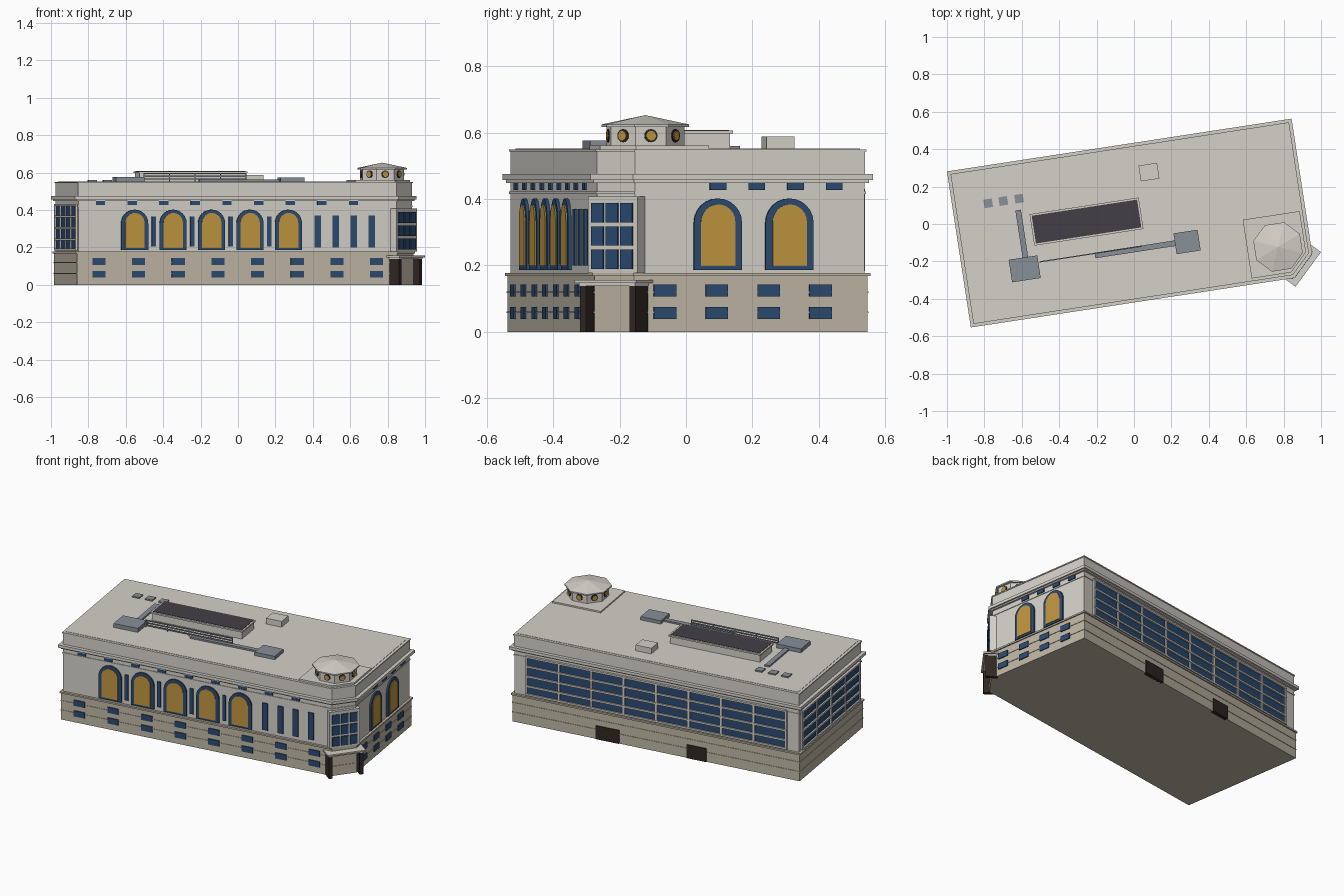
import bpy, bmesh, math
from mathutils import Matrix, Vector

if "Cube" in bpy.data.objects:
    bpy.data.objects.remove(bpy.data.objects["Cube"])

WORLD = Matrix.Translation((-0.015, 0.005, 0)) @ Matrix.Rotation(math.radians(8.7), 4, 'Z')


def material(name, r, g, b):
    m = bpy.data.materials.new(name)
    m.diffuse_color = [(c / 255) ** 2.2 for c in (r, g, b)] + [1]
    m.use_nodes = True
    m.node_tree.nodes["Principled BSDF"].inputs["Base Color"].default_value = m.diffuse_color
    return m


STONE = material("pale_stone", 212, 208, 200)
BASE = material("base_stone", 190, 181, 163)
GLASS = material("blue_glass", 46, 76, 112)
GOLD = material("gold_glass", 190, 148, 66)
DARK = material("dark_bronze", 52, 44, 40)
SLATE = material("slate_metal", 134, 142, 150)
TAR = material("dark_roof", 68, 65, 72)


def build(name, pieces, mat):
    """Each piece is (outline, low, high, matrix), extruded along its own z."""
    bm = bmesh.new()
    for pts, lo, hi, mtx in pieces:
        a = [bm.verts.new(mtx @ Vector((x, y, lo))) for x, y in pts]
        b = [bm.verts.new(mtx @ Vector((x, y, hi))) for x, y in pts]
        bm.faces.new(a[::-1])
        bm.faces.new(b)
        for i in range(len(a)):
            j = (i + 1) % len(a)
            bm.faces.new((a[i], a[j], b[j], b[i]))
    bmesh.ops.recalc_face_normals(bm, faces=bm.faces)
    bm.transform(WORLD)
    me = bpy.data.meshes.new(name)
    bm.to_mesh(me)
    bm.free()
    me.materials.append(mat)
    ob = bpy.data.objects.new(name, me)
    bpy.context.collection.objects.link(ob)
    return ob


I = Matrix.Identity(4)


def rect(x0, x1, y0, y1):
    return [(x0, y0), (x1, y0), (x1, y1), (x0, y1)]


def box(u, v, w, d, z0, z1):
    return (rect(u - w / 2, u + w / 2, v - d / 2, v + d / 2), z0, z1, I)


def plan(d):
    hx, hy, c = 0.91 + d, 0.40 + d, 0.10 + 0.586 * d
    return [(-hx, -hy), (hx - c, -hy), (hx, c - hy), (hx, hy), (-hx, hy)]


# Wall frames: x along the wall, y up, z outwards
def frame(ox, oy, deg):
    return (Matrix.Translation((ox, oy, 0)) @ Matrix.Rotation(math.radians(deg), 4, 'Z')
            @ Matrix.Rotation(math.pi / 2, 4, 'X'))


FRONT, RIGHT = frame(0, -0.40, 0), frame(0.91, 0, 90)
BACK, LEFT = frame(0, 0.40, 180), frame(-0.91, 0, 270)
CORNER = frame(0.86, -0.35, 45)


def panel(f, s, w, z0, z1, out, inn=-0.01):
    return (rect(s - w / 2, s + w / 2, z0, z1), inn, out, f)


def arch(f, s, w, z0, z1, out):
    r = w / 2
    top = [(s + r * math.cos(k * math.pi / 12), z1 - r + r * math.sin(k * math.pi / 12))
           for k in range(13)]
    return ([(s - r, z0), (s + r, z0)] + top, -0.01, out, f)


# Main masses
build("base_storey", [(plan(0.008), 0, 0.17, I)], BASE)
build("base_bands", [(plan(0.011), z, z + 0.005, I) for z in (0.057, 0.117)], BASE)
build("base_ledge", [(plan(0.015), 0.168, 0.178, I)], BASE)
build("upper_wall", [(plan(0), 0.17, 0.46, I)], STONE)
build("frieze_band", [(plan(0.004), 0.416, 0.423, I)], STONE)
build("cornice", [(plan(0.012), 0.449, 0.457, I), (plan(0.022), 0.457, 0.475, I)], STONE)
build("parapet", [(plan(0.001), 0.475, 0.543, I), (plan(0.005), 0.543, 0.55, I)], STONE)
build("roof_deck", [(plan(-0.012), 0.54, 0.552, I)], STONE)

# Arched windows
arches = [(FRONT, -0.606 + 0.208 * i) for i in range(5)] + [(RIGHT, -0.048), (RIGHT, 0.17)]
build("arch_frames", [arch(f, s, 0.146, 0.186, 0.402, 0.010) for f, s in arches], GLASS)
build("arch_panes", [arch(f, s, 0.104, 0.198, 0.384, 0.014) for f, s in arches], GOLD)

# Slit windows
slits = [panel(FRONT, -0.502 + 0.208 * i, 0.022, 0.205, 0.365, 0.007) for i in range(4)]
slits += [panel(FRONT, 0.384 + 0.0975 * i, 0.035, 0.2, 0.37, 0.007) for i in range(4)]
build("slit_windows", slits, GLASS)

# Frieze and base windows
frieze = [panel(FRONT, -0.79 + 0.171 * i, 0.05, 0.427, 0.448, 0.006) for i in range(9)]
frieze += [panel(RIGHT, -0.047 + 0.118 * i, 0.05, 0.427, 0.448, 0.006) for i in range(4)]
build("frieze_windows", frieze, GLASS)
low = []
for z in (0.039, 0.106):
    low += [panel(FRONT, -0.8 + 0.2145 * i, 0.07, z, z + 0.036, 0.014) for i in range(8)]
    low += [panel(RIGHT, -0.21 + 0.158 * i, 0.068, z, z + 0.036, 0.014) for i in range(4)]
build("base_windows", low, GLASS)

# Curtain glazing on the back and left walls
glass, bars = [], []
for f, half, bays in ((BACK, 0.83, 8), (LEFT, 0.37, 4)):
    glass.append(panel(f, 0, 2 * half, 0.188, 0.425, 0.005))
    for i in range(bays + 1):
        bars.append(panel(f, -half + 2 * half * i / bays, 0.014, 0.184, 0.428, 0.012))
    for z in (0.184, 0.236, 0.298, 0.360, 0.420):
        bars.append(panel(f, 0, 2 * half, z, z + 0.011, 0.014))
build("curtain_glass", glass, GLASS)
build("curtain_mullions", bars, STONE)
build("service_doors", [panel(BACK, -0.31, 0.15, 0, 0.085, 0.013),
                        panel(BACK, 0.26, 0.125, 0, 0.085, 0.013)], DARK)

# Chamfered entrance corner
build("corner_bay", [panel(CORNER, 0, 0.185, 0.178, 0.408, 0.017, -0.03)], STONE)
build("corner_panes", [panel(CORNER, s, 0.044, z, z + 0.058, 0.023)
                       for s in (-0.054, 0, 0.054) for z in (0.19, 0.26, 0.33)], GLASS)
build("entrance_piers", [panel(CORNER, s, 0.022, 0, 0.14, 0.042, -0.03)
                         for s in (-0.093, 0.093)], DARK)
build("entrance_canopy", [panel(CORNER, 0, 0.21, 0.138, 0.147, 0.045, -0.04),
                          panel(CORNER, 0, 0.23, 0.147, 0.156, 0.054, -0.04)], STONE)

# Roof lantern on its platform
build("lantern_platform", [([(0.592, -0.39), (0.805, -0.39), (0.90, -0.295),
                             (0.90, -0.073), (0.592, -0.073)], 0.55, 0.561, I)], STONE)
C = Matrix.Translation((0.757, -0.245, 0))


def octagon(r):
    return [(r * math.cos(math.pi / 8 + k * math.pi / 4),
             r * math.sin(math.pi / 8 + k * math.pi / 4)) for k in range(8)]


build("lantern_drum", [(octagon(0.121), 0.56, 0.62, C)], STONE)
roof = build("lantern_roof", [(octagon(0.136), 0.617, 0.625, C)], STONE)
bm = bmesh.new()
bm.from_mesh(roof.data)
cap = max((f for f in bm.faces if len(f.verts) == 8), key=lambda f: f.calc_center_median().z)
peak = bmesh.ops.poke(bm, faces=[cap])["verts"][0]
peak.co.z = 0.653
bm.to_mesh(roof.data)
bm.free()
ring, pane = [], []
for k in range(8):
    f = C @ frame(0, 0, 45 * k)
    for r, out, dest in ((0.02, 0.115, ring), (0.0145, 0.118, pane)):
        dest.append(([(r * math.cos(a * math.pi / 8), 0.591 + r * math.sin(a * math.pi / 8))
                      for a in range(16)], 0.1, out, f))
build("lantern_window_rings", ring, DARK)
build("lantern_window_panes", pane, GOLD)

# Rooftop penthouse and plant
build("penthouse", [box(-0.235, 0.044, 0.575, 0.155, 0.55, 0.597),
                    box(-0.235, 0.044, 0.59, 0.17, 0.597, 0.606)], STONE)
build("penthouse_roof", [box(-0.235, 0.044, 0.57, 0.15, 0.6, 0.608)], TAR)
build("stair_box", [box(0.135, 0.255, 0.1, 0.085, 0.55, 0.588)], STONE)
build("plant_units", [box(-0.6, -0.156, 0.155, 0.122, 0.55, 0.577),
                      box(0.28, -0.145, 0.13, 0.112, 0.55, 0.573)], SLATE)
build("ducts", [box(-0.587, 0.03, 0.03, 0.26, 0.55, 0.562),
                box(0, -0.142, 0.436, 0.03, 0.55, 0.562)], SLATE)
build("roof_vents", [box(u, 0.22, 0.046, 0.046, 0.55, 0.56) for u in (-0.74, -0.658, -0.573)], SLATE)
build("screen_rails", [box(-0.238, -0.131, 0.553, 0.006, z, z + 0.007)
                       for z in (0.562, 0.577, 0.592)]
      + [box(-0.514 + 0.1383 * i, -0.131, 0.005, 0.005, 0.55, 0.599) for i in range(5)], SLATE)
